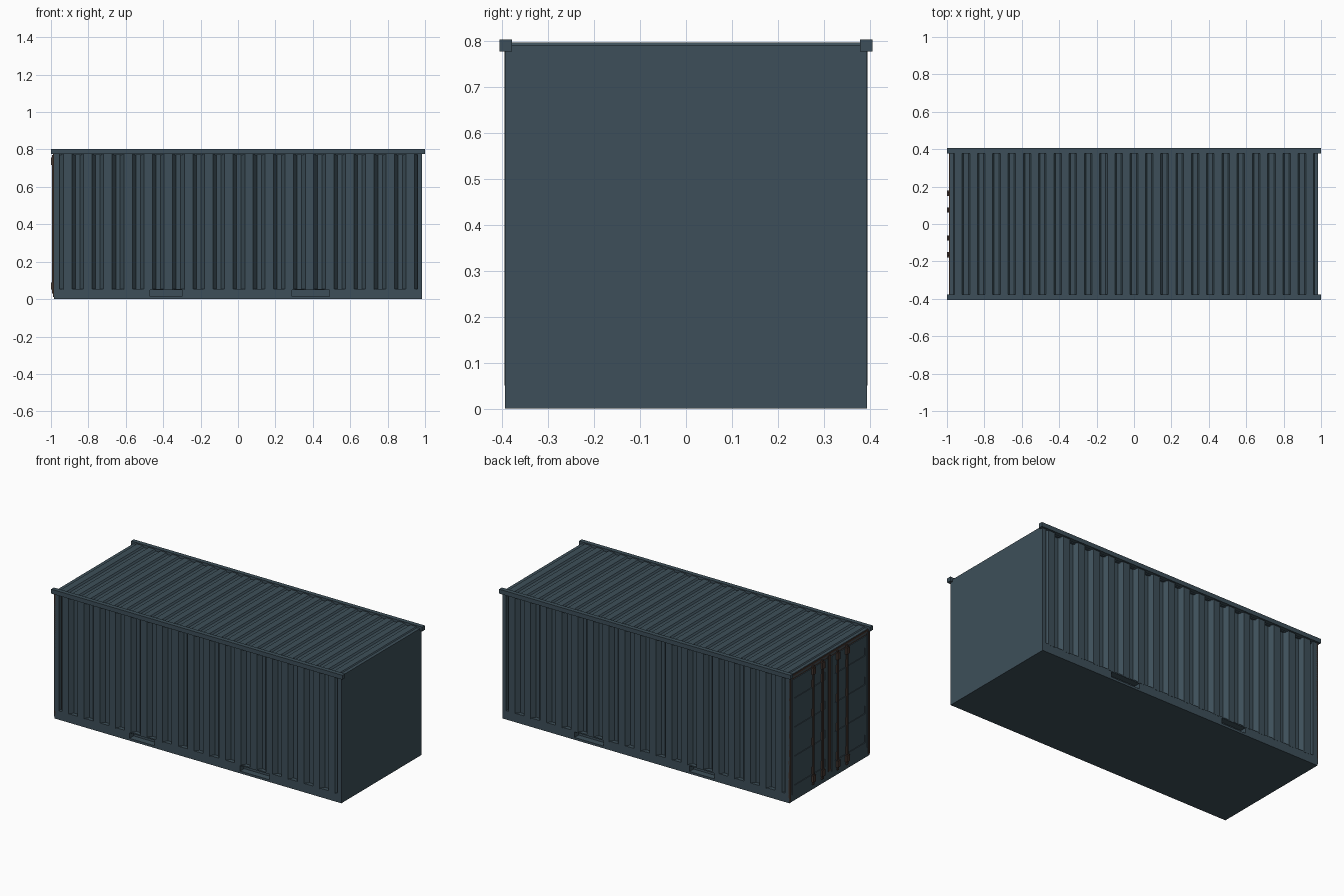
import bpy, bmesh

if "Cube" in bpy.data.objects:
    bpy.data.objects.remove(bpy.data.objects["Cube"])

def material(name, rgb):
    m = bpy.data.materials.new(name)
    m.diffuse_color = (*rgb, 1)
    m.use_nodes = True
    m.node_tree.nodes["Principled BSDF"].inputs["Base Color"].default_value = m.diffuse_color
    return m

STEEL = material("blue_grey_steel", (0.047, 0.078, 0.10))
BROWN = material("brown_seal", (0.06, 0.038, 0.03))

def finish(name, bm, mat):
    bmesh.ops.recalc_face_normals(bm, faces=bm.faces)
    me = bpy.data.meshes.new(name)
    bm.to_mesh(me)
    bm.free()
    me.materials.append(mat)
    ob = bpy.data.objects.new(name, me)
    bpy.context.collection.objects.link(ob)
    return ob

def boxes(name, specs, mat=STEEL):
    """Each spec is (x0, x1, y0, y1, z0, z1)."""
    bm = bmesh.new()
    for x0, x1, y0, y1, z0, z1 in specs:
        vs = bmesh.ops.create_cube(bm, size=1)["verts"]
        for v in vs:
            v.co = ((x0 + x1) / 2 + v.co.x * (x1 - x0),
                    (y0 + y1) / 2 + v.co.y * (y1 - y0),
                    (z0 + z1) / 2 + v.co.z * (z1 - z0))
    return finish(name, bm, mat)

def prism(name, points, offset, mat=STEEL):
    bm = bmesh.new()
    face = bm.faces.new([bm.verts.new(p) for p in points])
    ext = bmesh.ops.extrude_face_region(bm, geom=[face], use_keep_orig=True)
    moved = [g for g in ext["geom"] if isinstance(g, bmesh.types.BMVert)]
    bmesh.ops.translate(bm, vec=offset, verts=moved)
    return finish(name, bm, mat)

def corrugation(x0, x1, count, outer, slant, high, low):
    """Trapezoid wave; outer and slant are fractions of one period."""
    p = (x1 - x0) / count
    pts = []
    for i in range(count):
        a = x0 + i * p
        inner = 1 - outer - 2 * slant
        for f, h in ((inner / 2, low), (inner / 2 + slant, high),
                     (inner / 2 + slant + outer, high), (1 - inner / 2, low)):
            pts.append((a + f * p, h))
    return [(x0, low)] + pts + [(x1, low)]

L, W = 0.985, 0.393

# Corrugated side walls
wave = corrugation(-0.965, 0.975, 18, 0.42, 0.18, 0.394, 0.368)
for side, s in (("front", -1), ("back", 1)):
    pts = [(x, s * y, 0.05) for x, y in wave]
    pts += [(0.975, s * 0.34, 0.05), (-0.965, s * 0.34, 0.05)]
    prism(side + "_wall", pts, (0, 0, 0.73))

# Ribbed roof
roof = corrugation(-0.98, 0.98, 24, 0.5, 0.1, 0.796, 0.786)
prism("roof", [(x, -0.38, z) for x, z in roof]
      + [(0.98, -0.38, 0.77), (-0.98, -0.38, 0.77)], (0, 0.76, 0))

# Base with recessed forklift pockets
pockets = ((-0.47, -0.30), (0.29, 0.49))
base = [(-L, L, -0.353, 0.353, 0, 0.055)]
for s in (-1, 1):
    y0, y1 = sorted((s * 0.353, s * W))
    base += [(-L, L, y0, y1, 0, 0.014), (-L, L, y0, y1, 0.048, 0.055)]
    edges = [-L, *pockets[0], *pockets[1], L]
    for a, b in zip(edges[::2], edges[1::2]):
        base.append((a, b, y0, y1, 0.014, 0.048))
boxes("base", base)

# Top side rails
for side, s in (("front", -1), ("back", 1)):
    y0, y1 = sorted((s * 0.378, s * 0.405))
    boxes(side + "_top_rail", [(-1, 1, y0, y1, 0.776, 0.803)])

# Flat end wall
boxes("end_wall", [(0.96, L, -W, W, 0.0, 0.79)])

# Door end: corner posts, header and sill
boxes("door_frame", [(-L, -0.955, -W, -0.372, 0.05, 0.78),
                     (-L, -0.955, 0.372, W, 0.05, 0.78),
                     (-L, -0.955, -0.38, 0.38, 0.765, 0.79)])

# Brown seal backing, showing as a border around each door
boxes("door_seal", [(-0.983, -0.955, -0.373, 0.373, 0.05, 0.766),
                    (-0.988, -0.98, -0.012, 0.012, 0.05, 0.77),
                    (-0.988, -0.98, -W, -0.38, 0.01, 0.785),
                    (-0.988, -0.98, 0.38, W, 0.01, 0.785),
                    (-0.988, -0.98, -W, W, 0.775, 0.787)], BROWN)

# Doors with recessed horizontal slots
slots = (0.12, 0.30, 0.48, 0.66)
for side, s in (("left", 1), ("right", -1)):
    def span(a, b):
        return sorted((s * a, s * b))
    front, back = -0.988, -0.9835
    door = [(-0.9838, -0.97, *span(0.02, 0.365), 0.04, 0.755),
            (front, back, *span(0.02, 0.05), 0.04, 0.755),
            (front, back, *span(0.345, 0.365), 0.04, 0.755)]
    z = 0.04
    for c in slots:
        door.append((front, back, *span(0.05, 0.345), z, c - 0.025))
        z = c + 0.025
    door.append((front, back, *span(0.05, 0.345), z, 0.755))
    boxes(side + "_door", door)

# Locking bars with end brackets and handles
for i, y in enumerate((-0.165, -0.075, 0.075, 0.165)):
    boxes(f"lock_bar_{i + 1}", [(-0.994, -0.984, y - 0.007, y + 0.007, 0.03, 0.77)], BROWN)
    boxes(f"lock_brackets_{i + 1}",
          [(-1, -0.984, y - 0.014, y + 0.014, z - 0.02, z + 0.02) for z in (0.07, 0.738)], BROWN)
